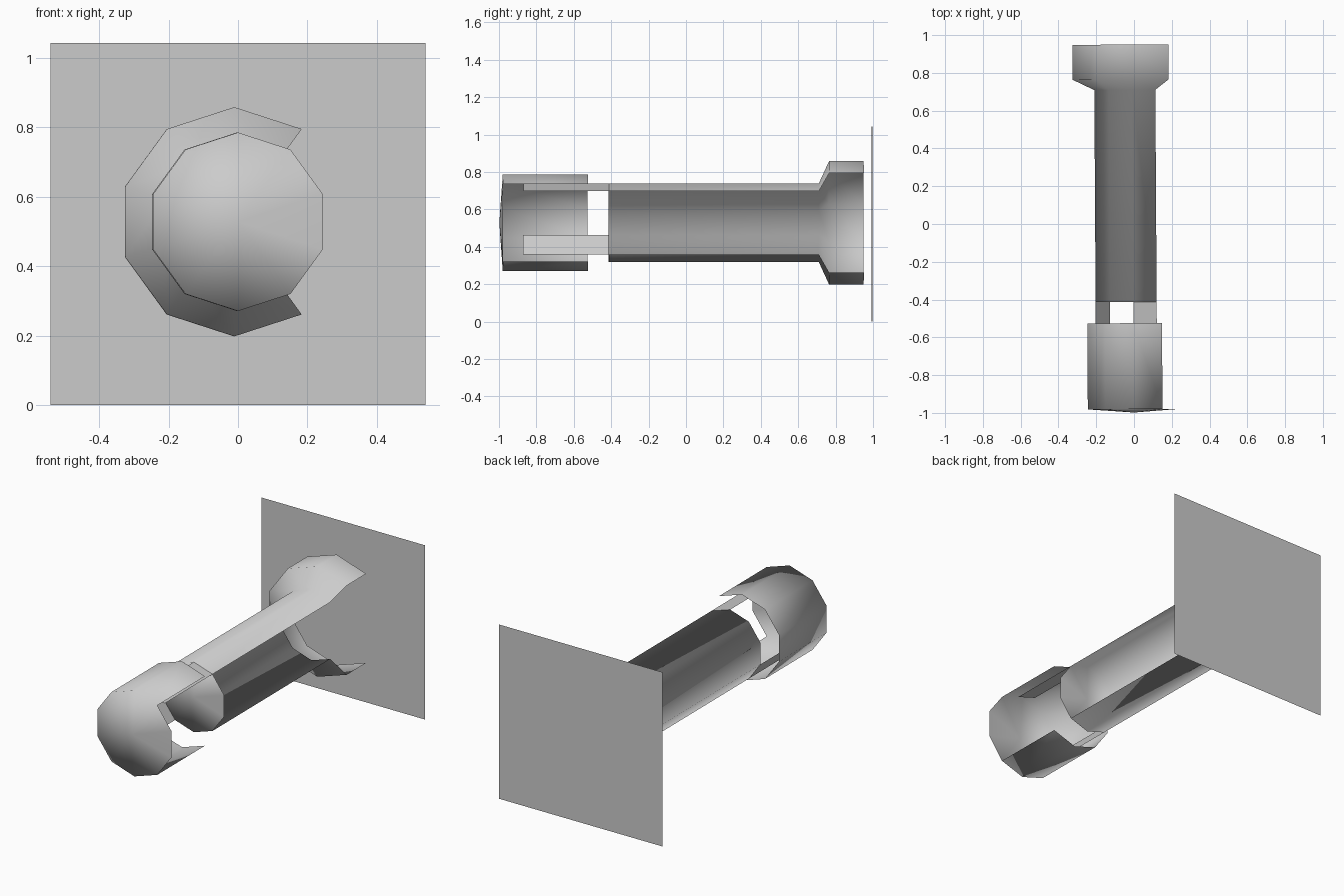
import bpy, bmesh, math
from mathutils import Matrix, Vector

if "Cube" in bpy.data.objects:
    bpy.data.objects.remove(bpy.data.objects["Cube"])

CZ = 0.528          # height of the lamp axis
SIDES = 10
TURN = Matrix.Translation((0, -1, 0)) @ Matrix.Rotation(0.006, 4, 'Z') @ Matrix.Translation((0, 1, 0))


def ring_point(k, r, y):
    a = math.pi / 2 + math.tau * k / SIDES   # k = 0 is the top, going towards -x
    return Vector((r * math.cos(a), y, CZ + r * math.sin(a)))


def finish(name, bm, smooth=True):
    bmesh.ops.remove_doubles(bm, verts=bm.verts, dist=1e-5)
    bmesh.ops.recalc_face_normals(bm, faces=bm.faces)
    mesh = bpy.data.meshes.new(name)
    bm.to_mesh(mesh)
    bm.free()
    for p in mesh.polygons:
        p.use_smooth = smooth
    ob = bpy.data.objects.new(name, mesh)
    bpy.context.collection.objects.link(ob)
    return ob


def shell(name, profile, sides, cap_bulge=None):
    """Ten-sided lathe along y; only the listed sides get walls, the front may be closed."""
    bm = bmesh.new()
    for k in sides:
        for (r0, y0), (r1, y1) in zip(profile, profile[1:]):
            pts = (ring_point(k, r0, y0), ring_point(k, r1, y1),
                   ring_point(k + 1, r1, y1), ring_point(k + 1, r0, y0))
            bm.faces.new([bm.verts.new(p) for p in pts])
    if cap_bulge is not None:
        r, y = profile[0]
        for k in range(SIDES):
            pts = (Vector((0, y - cap_bulge, CZ)), ring_point(k, r, y), ring_point(k + 1, r, y))
            bm.faces.new([bm.verts.new(p) for p in pts])
    bmesh.ops.transform(bm, matrix=TURN, verts=bm.verts)
    return finish(name, bm)


# walls leave the three right-hand sides open
open_right = range(-1, 6)

# front cap with a slightly pointed face
shell("front_cap", [(0.257, -0.98), (0.257, -0.525)], open_right, 0.018)

# main tube flaring into the wall cup, closed at its front end
shell("tube_and_cup", [(0.21, -0.413), (0.21, 0.71), (0.33, 0.765), (0.33, 0.95)], open_right, 0.0)

# two struts joining cap and tube
for name, side in (("upper_strut", -1), ("lower_strut", 3)):
    shell(name, [(0.21, -0.87), (0.21, -0.413)], [side])

# square wall plate
bm = bmesh.new()
for x, z in ((-0.54, 0), (0.54, 0), (0.54, 1.043), (-0.54, 1.043)):
    bm.verts.new((x, 0.995 + 0.006 * x, z))
bm.faces.new(bm.verts)
finish("wall_plate", bm, False)
